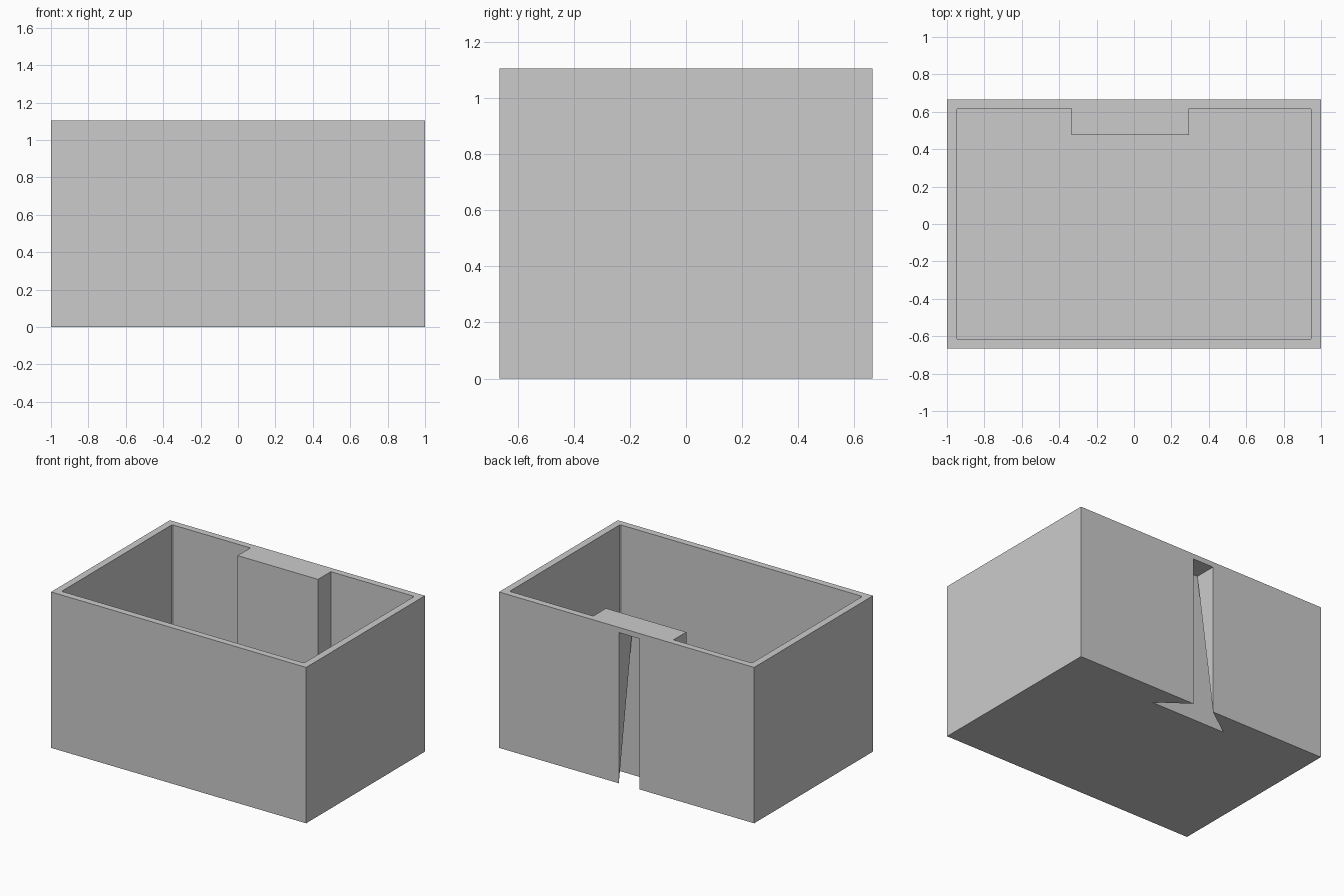
import bpy
import bmesh

cube = bpy.data.objects.get("Cube")
if cube:
    bpy.data.objects.remove(cube, do_unlink=True)

GREY = (0.6, 0.6, 0.6, 1)
mat = bpy.data.materials.new("light_grey")
mat.use_nodes = True
mat.diffuse_color = GREY
mat.node_tree.nodes["Principled BSDF"].inputs["Base Color"].default_value = GREY

# Overall sizes
HX, HY, H = 1.0, 0.665, 1.105
WALL, FLOOR = 0.05, 0.05
MID = -0.02                      # centre line of the mounting block
BLOCK_HALF, BLOCK_Y = 0.315, 0.475
SLOT_HALF, FLARE_HALF = 0.081, 0.297
SLOT_Y, SLOT_TOP = HY - 0.156, H - 0.037


def finish(bm, name):
    bmesh.ops.recalc_face_normals(bm, faces=bm.faces)
    mesh = bpy.data.meshes.new(name)
    bm.to_mesh(mesh)
    bm.free()
    mesh.materials.append(mat)
    obj = bpy.data.objects.new(name, mesh)
    bpy.context.collection.objects.link(obj)
    return obj


def prism(name, outline, z0, z1):
    """Extrude a plan outline upward from z0 to z1."""
    bm = bmesh.new()
    face = bm.faces.new([bm.verts.new((x, y, z0)) for x, y in outline])
    up = bmesh.ops.extrude_face_region(bm, geom=[face])["geom"]
    verts = [v for v in up if isinstance(v, bmesh.types.BMVert)]
    bmesh.ops.translate(bm, verts=verts, vec=(0, 0, z1 - z0))
    return finish(bm, name)


def cut(target, cutter):
    mod = target.modifiers.new(cutter.name, "BOOLEAN")
    mod.operation = "DIFFERENCE"
    mod.solver = "EXACT"
    mod.object = cutter
    cutter.hide_render = True
    cutter.hide_set(True)
    cutter.display_type = "WIRE"


# Outer box
box = prism("storage_box", [(-HX, -HY), (HX, -HY), (HX, HY), (-HX, HY)], 0, H)

# Inner cavity, stepping around the mounting block, with softened corners
ix, iy, r = HX - WALL, HY - WALL + 0.003, 0.008
left, right = MID - BLOCK_HALF, MID + BLOCK_HALF
cavity = prism("cavity_cutter", [
    (-ix, r - iy), (r - ix, -iy), (ix - r, -iy), (ix, r - iy),
    (ix, iy - r), (ix - r, iy), (right, iy), (right, BLOCK_Y),
    (left, BLOCK_Y), (left, iy), (r - ix, iy), (-ix, iy - r)], FLOOR, H + 0.2)
cut(box, cavity)

# Straight hanging slot, open at the back and the underside
a, b = MID - SLOT_HALF, MID + SLOT_HALF
slot = prism("slot_cutter", [(a, SLOT_Y), (b, SLOT_Y), (b, HY + 0.1), (a, HY + 0.1)],
             -0.1, SLOT_TOP)
cut(box, slot)

# Flared wings: each widens downward behind the back wall
for side, label in ((-1, "right"), (1, "left")):
    edge, tip = MID + side * SLOT_HALF, MID + side * FLARE_HALF
    drop = -0.0005
    bm = bmesh.new()
    top, back, flare, inner = [bm.verts.new(p) for p in (
        (edge, SLOT_Y, SLOT_TOP), (edge, HY, drop),
        (tip, SLOT_Y, drop), (MID, SLOT_Y, drop))]
    for tri in ((top, back, flare), (top, flare, inner),
                (top, inner, back), (back, inner, flare)):
        bm.faces.new(tri)
    cut(box, finish(bm, label + "_flare_cutter"))
